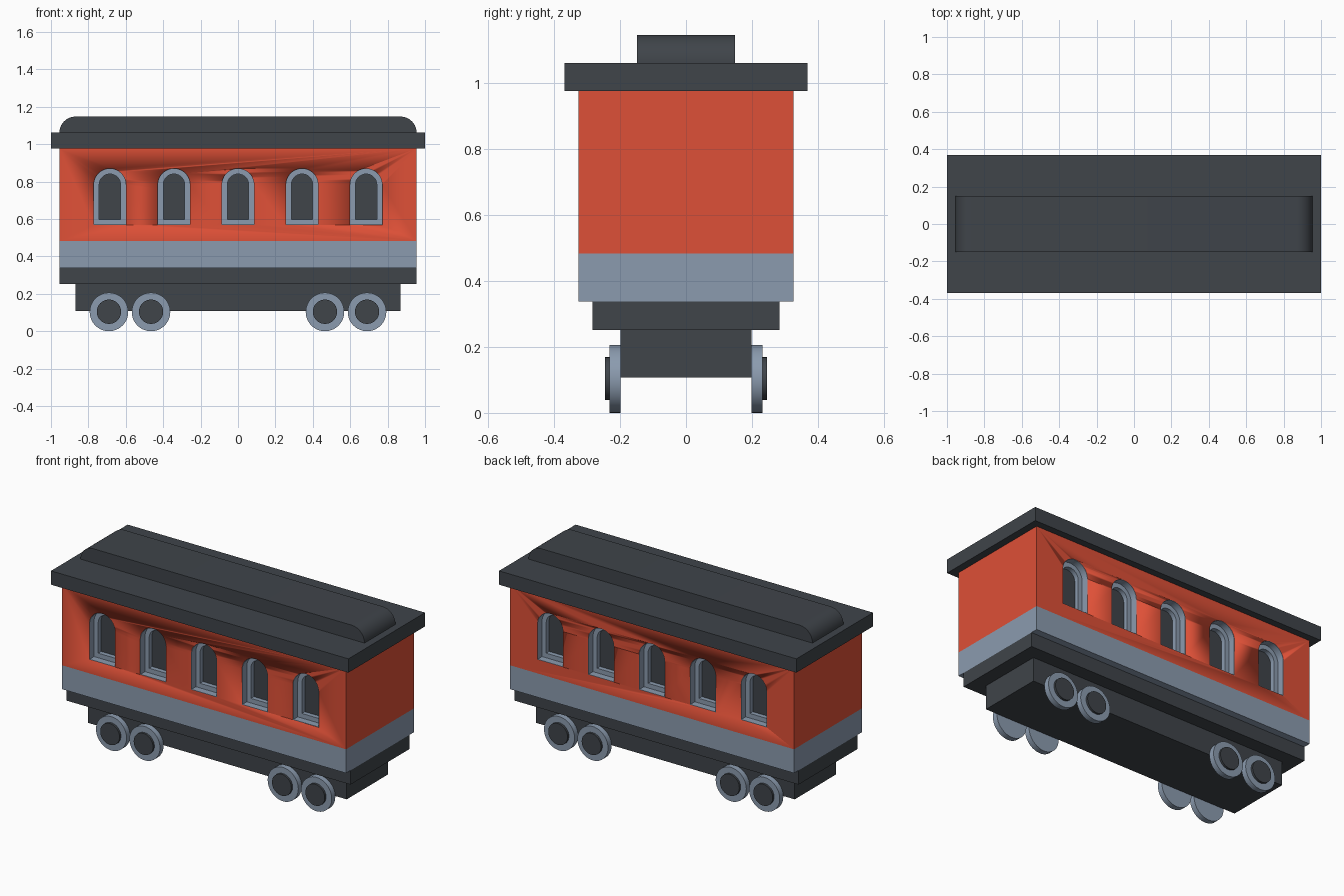
import bpy, bmesh
from math import sin, cos, pi, radians

if "Cube" in bpy.data.objects:
    bpy.data.objects.remove(bpy.data.objects["Cube"])


def material(name, color):
    m = bpy.data.materials.new(name)
    m.diffuse_color = (*color, 1)
    m.use_nodes = True
    m.node_tree.nodes["Principled BSDF"].inputs["Base Color"].default_value = m.diffuse_color
    return m


RED = material("red_paint", (0.73, 0.08, 0.038))
BLUE = material("blue_grey", (0.26, 0.33, 0.43))
DARK = material("dark_grey", (0.05, 0.058, 0.068))


def finish(name, bm, *mats):
    bmesh.ops.recalc_face_normals(bm, faces=bm.faces)
    mesh = bpy.data.meshes.new(name)
    bm.to_mesh(mesh)
    bm.free()
    for m in mats:
        mesh.materials.append(m)
    mesh.shade_smooth()
    mesh.set_sharp_from_angle(angle=radians(30))
    ob = bpy.data.objects.new(name, mesh)
    bpy.context.collection.objects.link(ob)
    return ob


def prism(name, outline, y0, y1, mat):
    """Extrude an xz outline from y0 to y1."""
    bm = bmesh.new()
    a, b = ([bm.verts.new((x, y, z)) for x, z in outline] for y in (y0, y1))
    n = len(outline)
    bm.faces.new(a)
    bm.faces.new(b)
    for i in range(n):
        bm.faces.new((a[i], a[(i + 1) % n], b[(i + 1) % n], b[i]))
    return finish(name, bm, mat)


def box(name, hx, hy, z0, z1, mat):
    return prism(name, [(-hx, z0), (hx, z0), (hx, z1), (-hx, z1)], -hy, hy, mat)


def arc(cx, cz, r, a0, a1, n):
    return [(cx + r * cos(a0 + (a1 - a0) * i / n), cz + r * sin(a0 + (a1 - a0) * i / n))
            for i in range(n + 1)]


def arch(cx, inset):
    """Round-topped window outline."""
    r, z0, zc = 0.087 - inset, 0.567 + inset, 0.783
    return [(cx - r, z0), (cx + r, z0)] + arc(cx, zc, r, 0, pi, 24)


HALF_Y = 0.326

# Stacked body sections
box("chassis", 0.87, 0.198, 0.107, 0.252, DARK)
box("underframe", 0.955, 0.283, 0.252, 0.338, DARK)
box("lower_stripe", 0.955, HALF_Y, 0.338, 0.483, BLUE)
body = box("body", 0.955, HALF_Y, 0.483, 0.977, RED)
box("roof", 1.0, 0.368, 0.977, 1.061, DARK)

# Raised roof with rounded ends
R = 0.086
profile = arc(0.955 - R, 1.061, R, 0, pi / 2, 16) + arc(-0.955 + R, 1.061, R, pi / 2, pi, 16)
prism("raised_roof", profile, -0.149, 0.149, DARK)


def window(cx, side):
    """Stepped frame sunk in the wall, closed by a dark pane."""
    bm = bmesh.new()
    steps = [(0, 0), (0.002, 0), (0.002, 0.043), (0.03, 0.043), (0.03, 0.071)]
    loops = [[bm.verts.new((x, side * (HALF_Y - depth), z)) for x, z in arch(cx, inset)]
             for inset, depth in steps]
    n = len(loops[0])
    for a, b in zip(loops, loops[1:]):
        for i in range(n):
            j = (i + 1) % n
            bm.faces.new((a[i], a[j], b[j], b[i]))
    bm.faces.new(loops[-1]).material_index = 1
    ob = finish("window", bm, BLUE, DARK)
    # Make the open shell face outwards
    if ob.data.polygons[-1].normal.y * side < 0:
        ob.data.flip_normals()


# Windows and their openings on both sides
for cx in (-0.685, -0.3425, 0, 0.3425, 0.685):
    for side in (-1, 1):
        window(cx, side)
        cutter = prism("window_cutter", arch(cx, 0), side * 0.25, side * 0.4, RED)
        cutter.hide_render = True
        cutter.hide_viewport = True
        cut = body.modifiers.new("window_opening", 'BOOLEAN')
        cut.operation = 'DIFFERENCE'
        cut.solver = 'EXACT'
        cut.object = cutter

# Wheels with raised hubs
for x in (-0.69, -0.465, 0.465, 0.69):
    for side in (-1, 1):
        prism("wheel", arc(x, 0.103, 0.103, 0, 2 * pi, 48)[:-1],
              side * 0.198, side * 0.232, BLUE)
        prism("wheel_hub", arc(x, 0.104, 0.065, 0, 2 * pi, 40)[:-1],
              side * 0.225, side * 0.245, DARK)
